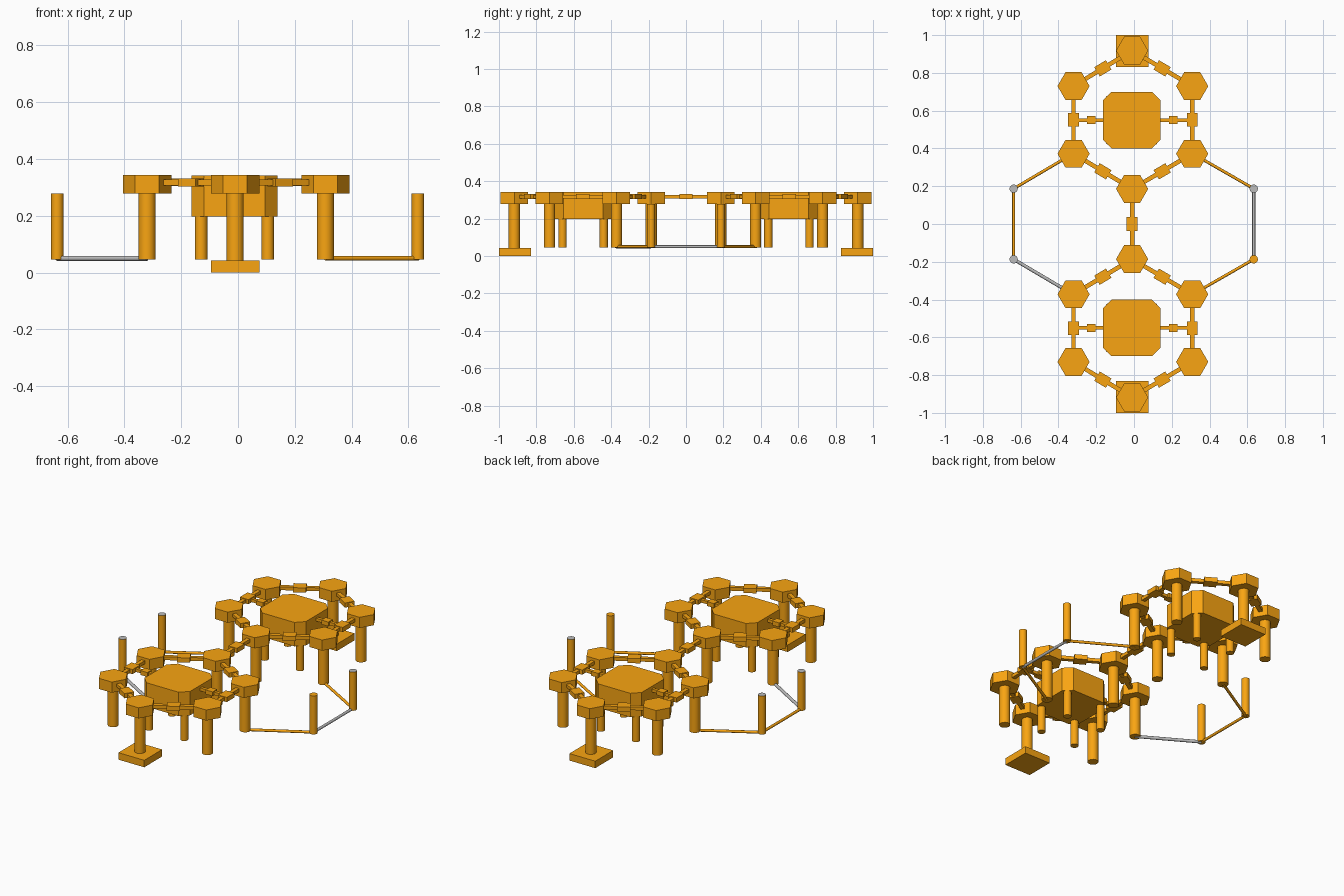
import bpy, bmesh, math
from mathutils import Vector, Matrix

if "Cube" in bpy.data.objects:
    bpy.data.objects.remove(bpy.data.objects["Cube"])

def make_mat(name, col):
    m = bpy.data.materials.new(name)
    m.diffuse_color = (*col, 1)
    m.use_nodes = True
    m.node_tree.nodes["Principled BSDF"].inputs["Base Color"].default_value = m.diffuse_color
    return m

ORANGE = make_mat("orange", (0.95, 0.376, 0.006))
GREY = make_mat("grey", (0.5, 0.5, 0.5))

def finish(name, bm, mat, smooth=False):
    me = bpy.data.meshes.new(name)
    bm.to_mesh(me)
    bm.free()
    ob = bpy.data.objects.new(name, me)
    bpy.context.collection.objects.link(ob)
    me.materials.append(mat)
    if smooth:
        bpy.context.view_layer.objects.active = ob
        bpy.ops.object.select_all(action='DESELECT')
        ob.select_set(True)
        bpy.ops.object.shade_smooth_by_angle(angle=math.radians(40))
    return ob

def prism(name, x, y, r, z0, z1, n=20, mat=ORANGE):
    bm = bmesh.new()
    bmesh.ops.create_cone(bm, cap_ends=True, segments=n, radius1=r, radius2=r, depth=z1 - z0,
                          matrix=Matrix.Translation((x, y, (z0 + z1) / 2)) @ Matrix.Rotation(math.pi / 2, 4, 'Z'))
    return finish(name, bm, mat, n > 8)

def block(name, c, size, angle=0, chamfer=0):
    bm = bmesh.new()
    bmesh.ops.create_cube(bm, size=1, matrix=Matrix.Diagonal((*size, 1)))
    if chamfer:
        edges = [e for e in bm.edges if abs(e.verts[0].co.z - e.verts[1].co.z) > 0.01]
        bmesh.ops.bevel(bm, geom=edges, offset=chamfer, segments=1, affect='EDGES')
    bm.transform(Matrix.Translation(c) @ Matrix.Rotation(angle, 4, 'Z'))
    return finish(name, bm, ORANGE)

def rod(name, a, b, r, mat=ORANGE):
    a, b = Vector(a), Vector(b)
    d = b - a
    bm = bmesh.new()
    bmesh.ops.create_cone(bm, cap_ends=True, segments=12, radius1=r, radius2=r, depth=d.length,
                          matrix=Matrix.Translation((a + b) / 2) @ d.to_track_quat('Z', 'Y').to_matrix().to_4x4())
    return finish(name, bm, mat, True)

def link(a, b):
    # flat bar with a wider joint plate in the middle
    a, b = Vector(a), Vector(b)
    d, m = b - a, (a + b) / 2
    ang = math.atan2(d.y, d.x)
    block("link_bar", (m.x, m.y, 0.317), (d.length, 0.023, 0.02), ang)
    block("link_joint", (m.x, m.y, 0.318), (0.072, 0.057, 0.028), ang)

CX = -0.01   # centre of both table groups
for s in (1, -1):
    # ring of six hexagonal seats
    seats = [(CX, s * 0.918), (0.308, s * 0.73), (0.308, s * 0.372),
             (CX, s * 0.186), (-0.32, s * 0.372), (-0.32, s * 0.73)]
    for i, (x, y) in enumerate(seats):
        bm_seat = bmesh.new()
        bmesh.ops.create_cone(bm_seat, cap_ends=True, segments=6, radius1=0.085, radius2=0.085, depth=0.064,
                              matrix=Matrix.Translation((x, y, 0.311)) @ Matrix.Rotation(math.pi / 6, 4, 'Z'))
        finish("hex_seat", bm_seat, ORANGE)
        prism("seat_leg", x, y, 0.03, 0.042 if i == 0 else 0.046, 0.28)
        link((x, y), seats[(i + 1) % 6])
    # foot plate under the end seat
    block("foot_plate", (CX, s * 0.915, 0.021), (0.172, 0.17, 0.042))
    # table body and its legs
    block("table", (CX - 0.002, s * 0.55, 0.27), (0.304, 0.3, 0.144), chamfer=0.045)
    for x in (-0.13, 0.105):
        for y in (0.44, 0.66):
            prism("table_leg", x, s * y, 0.022, 0.046, 0.2)
    # arms from the ring to the table
    for x0, x1, xj in ((-0.32, -0.16, -0.227), (0.308, 0.135, 0.208)):
        y = s * 0.55
        block("table_arm", ((x0 + x1) / 2, y, 0.317), (abs(x1 - x0), 0.018, 0.018))
        block("table_arm_joint", (xj, y, 0.318), (0.046, 0.042, 0.026))

# link between the two groups
link((CX, 0.186), (CX, -0.186))

# outer posts with caps and low ground rails
Z = 0.05
for side, sx in ((-0.637, -0.32), (0.634, 0.308)):
    for y in (0.187, -0.187):
        grey_cap = not (side > 0 and y < 0)
        post = prism("outer_post", side, y, 0.022, 0.046, 0.278)
        post.data.materials.append(GREY)
        if grey_cap:
            for p in post.data.polygons:
                if p.normal.z > 0.9:
                    p.material_index = 1
        grey_rail = side < 0 and y < 0
        rod("side_rail", (sx, 2 * y, Z), (side, y, Z), 0.008 if not grey_rail else 0.009,
            GREY if grey_rail else ORANGE)
    rod("outer_rail", (side, 0.187, Z), (side, -0.187, Z), 0.008, GREY if side > 0 else ORANGE)
